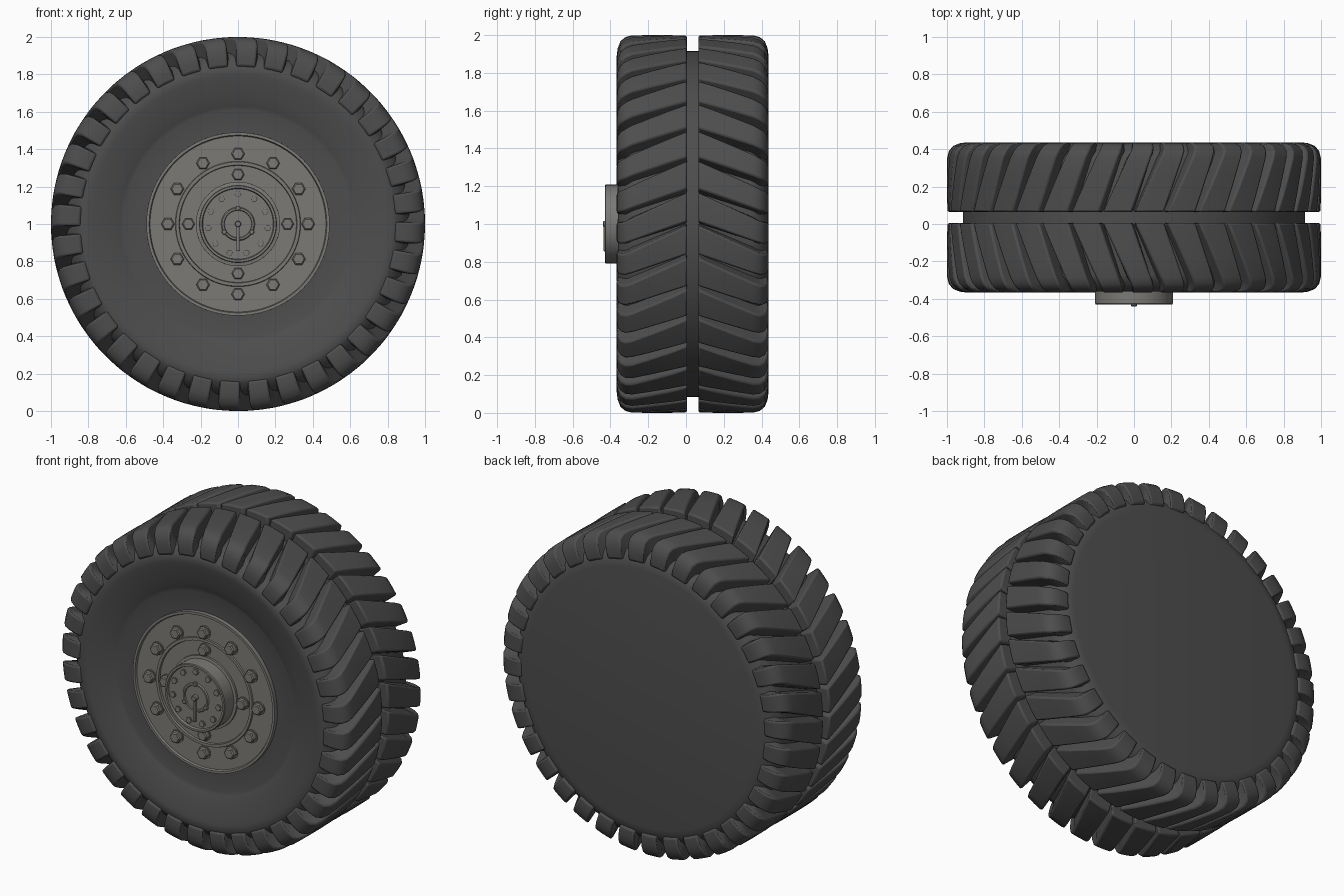
import bpy, bmesh, math
from mathutils import Vector

if "Cube" in bpy.data.objects:
    bpy.data.objects.remove(bpy.data.objects["Cube"])

def material(name, v):
    m = bpy.data.materials.new(name)
    m.diffuse_color = (*v, 1)
    m.use_nodes = True
    m.node_tree.nodes["Principled BSDF"].inputs["Base Color"].default_value = m.diffuse_color
    return m

RUBBER = material("rubber", (0.075, 0.075, 0.075))
METAL = material("metal", (0.2, 0.195, 0.18))

def polar(r, a, y):
    """Point at radius r, angle a (counter-clockwise from front), depth y."""
    return Vector((r * math.cos(a), y, 1 + r * math.sin(a)))

def finish(name, bm, mat, bevel=0, angle=35):
    bmesh.ops.recalc_face_normals(bm, faces=bm.faces)
    me = bpy.data.meshes.new(name)
    bm.to_mesh(me)
    bm.free()
    ob = bpy.data.objects.new(name, me)
    bpy.context.collection.objects.link(ob)
    me.materials.append(mat)
    bpy.ops.object.select_all(action='DESELECT')
    ob.select_set(True)
    bpy.context.view_layer.objects.active = ob
    if bevel:
        b = ob.modifiers.new("bevel", 'BEVEL')
        b.width, b.segments, b.limit_method = bevel, 2, 'ANGLE'
        b.angle_limit = math.radians(38)
    bpy.ops.object.shade_smooth_by_angle(angle=math.radians(angle))
    return ob

def add_lathe(bm, profile, n, cx=0, cz=0, turn=0):
    """Revolve (radius, y) points about a y axis offset by cx, cz."""
    off = Vector((cx, 0, cz))
    rings = []
    for r, y in profile:
        if r == 0:
            rings.append([bm.verts.new(polar(0, 0, y) + off)] * n)
        else:
            rings.append([bm.verts.new(polar(r, turn + math.tau * i / n, y) + off)
                          for i in range(n)])
    for a, b in zip(rings, rings[1:]):
        for i in range(n):
            j = (i + 1) % n
            quad = list(dict.fromkeys((a[i], a[j], b[j], b[i])))
            bm.faces.new(quad)

def lathe(name, profile, mat, n=96, angle=35):
    bm = bmesh.new()
    add_lathe(bm, profile, n)
    return finish(name, bm, mat, angle=angle)

def bolt_circle(name, count, radius, size, base, height, washer=True):
    bm = bmesh.new()
    for i in range(count):
        a = math.pi / 2 + math.tau * i / count
        cx, cz = radius * math.cos(a), radius * math.sin(a)
        if washer:
            add_lathe(bm, [(size, base), (size, base - height * .25), (0, base - height * .25)],
                      16, cx, cz)
        add_lathe(bm, [(size * .9, base), (size * .9, base - height * .85),
                       (size * .72, base - height), (0, base - height)], 6, cx, cz)
    return finish(name, bm, METAL, angle=25)

# tyre carcass: closed flat back, dished front sidewall
lathe("tyre_carcass", [
    (0, .432), (.80, .432), (.84, .426), (.875, .405), (.905, .37), (.915, .34),
    (.915, -.27), (.905, -.30), (.875, -.335), (.85, -.352), (.835, -.36),
    (.80, -.36), (.78, -.355), (.68, -.342), (.63, -.318), (.61, -.312),
    (.49, -.312), (.48, -.29), (0, -.29)], RUBBER, 108)

# tread lugs: (distance from mid plane, top radius, base radius, base inset)
MID, COUNT = .035, 36
STATIONS = [(.03, .998, .90, 0), (.12, 1.0, .90, 0), (.22, 1.0, .90, 0), (.32, .999, .90, 0),
            (.355, .990, .89, .015), (.382, .968, .875, .03), (.397, .93, .86, .04),
            (.402, .89, .85, .045), (.400, .845, .835, .03)]

def tread_row(name, side):
    bm = bmesh.new()
    for k in range(COUNT):
        mid = math.tau * k / COUNT + math.pi / 2 + .09
        rows = []
        for d, top, base, inset in STATIONS:
            t = (min(d, .37) - .03) / .34
            c = mid - .14 * t
            w = .077 - .019 * t
            y, yb = MID + side * d, MID + side * (d - inset)
            rows.append([bm.verts.new(p) for p in (
                polar(base, c - w - .010, yb), polar(top, c - w, y), polar(top, c, y),
                polar(top, c + w, y), polar(base, c + w + .010, yb))])
        for a, b in zip(rows, rows[1:]):
            for i in range(5):
                j = (i + 1) % 5
                bm.faces.new((a[i], a[j], b[j], b[i]))
        bm.faces.new(rows[0])
        bm.faces.new(rows[-1])
    return finish(name, bm, RUBBER, .012, 40)

tread_row("tread_front", -1)
tread_row("tread_back", 1)

# wheel disc with outer lip and raised inner ring
lathe("wheel_disc", [
    (.49, -.29), (.49, -.338), (.475, -.338), (.47, -.326), (.335, -.326), (.332, -.334),
    (.315, -.334), (.312, -.322), (.225, -.322), (.22, -.33), (0, -.33)], METAL)
bolt_circle("wheel_nuts", 12, .375, .04, -.324, .038)
bolt_circle("inner_nuts", 4, .265, .038, -.32, .038)

# hub cap with rim, recessed face and central boss
lathe("hub_cap", [
    (.225, -.32), (.225, -.335), (.208, -.338), (.208, -.425), (.204, -.43), (.192, -.43),
    (.188, -.415), (.09, -.415), (.085, -.422), (.075, -.422), (.072, -.415), (0, -.415)],
    METAL, 64)
bolt_circle("cap_bolts", 11, .16, .02, -.414, .014)
bolt_circle("boss_screws", 3, .085, .016, -.414, .014, False)

# centre pin with hanging lever
lathe("centre_pin", [(.017, -.41), (.017, -.435), (.013, -.44), (0, -.44)], METAL, 20)
bm = bmesh.new()
bmesh.ops.create_cube(bm, size=1)
for v in bm.verts:
    v.co = Vector((v.co.x * .017, v.co.y * .018 - .427, v.co.z * .14 + .925))
finish("lever", bm, METAL, .003)
